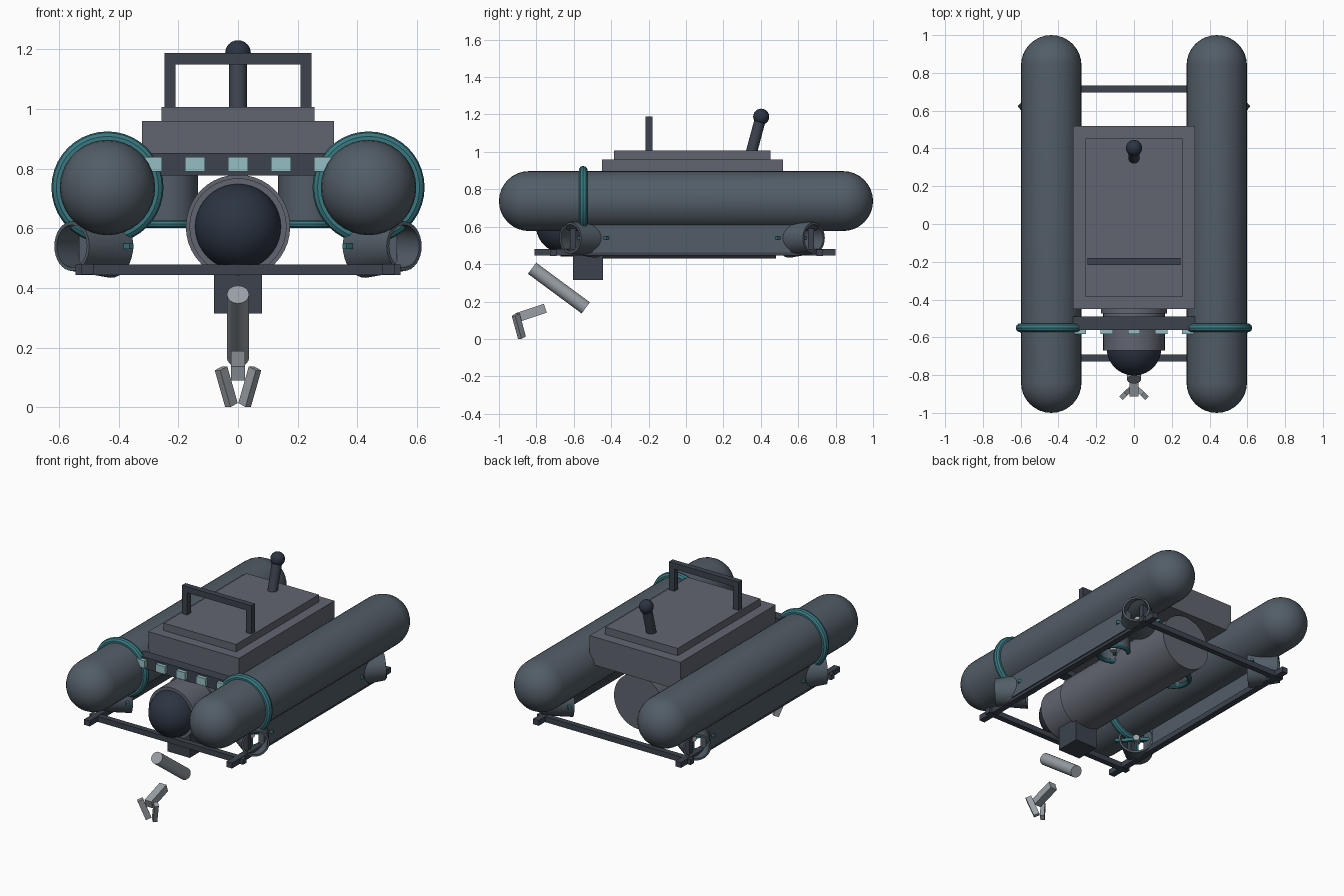
import bpy, bmesh, math
from mathutils import Vector, Matrix

if "Cube" in bpy.data.objects:
    bpy.data.objects.remove(bpy.data.objects["Cube"])


def material(name, rgb):
    m = bpy.data.materials.new(name)
    m.diffuse_color = (*rgb, 1)
    m.use_nodes = True
    m.node_tree.nodes["Principled BSDF"].inputs["Base Color"].default_value = m.diffuse_color
    return m


FLOAT = material("float_grey", (0.085, 0.11, 0.135))
BODY = material("body_grey", (0.12, 0.13, 0.16))
DARK = material("dark_frame", (0.045, 0.055, 0.075))
GLASS = material("dark_glass", (0.025, 0.035, 0.055))
TEAL = material("teal", (0.04, 0.19, 0.22))
LAMP = material("lamp", (0.30, 0.52, 0.55))
METAL = material("metal", (0.32, 0.35, 0.38))


def finish(name, bm, mat, smooth=True):
    bmesh.ops.recalc_face_normals(bm, faces=bm.faces)
    me = bpy.data.meshes.new(name)
    bm.to_mesh(me)
    bm.free()
    me.materials.append(mat)
    ob = bpy.data.objects.new(name, me)
    bpy.context.collection.objects.link(ob)
    if smooth:
        bpy.ops.object.select_all(action='DESELECT')
        ob.select_set(True)
        bpy.context.view_layer.objects.active = ob
        bpy.ops.object.shade_smooth_by_angle(angle=math.radians(35))
    return ob


def aim(origin, direction):
    q = Vector(direction).to_track_quat('Z', 'Y')
    return Matrix.Translation(origin) @ q.to_matrix().to_4x4()


def box(name, x, y, z, mat):
    """Box from (min, max) pairs."""
    bm = bmesh.new()
    c = [(a + b) / 2 for a, b in (x, y, z)]
    d = [b - a for a, b in (x, y, z)]
    bmesh.ops.create_cube(bm, size=1, matrix=Matrix.Translation(c) @ Matrix.Diagonal((*d, 1)))
    return finish(name, bm, mat, False)


def bar(name, a, b, w, h, mat):
    """Square bar from a to b."""
    a, b = Vector(a), Vector(b)
    bm = bmesh.new()
    m = aim((a + b) / 2, b - a) @ Matrix.Diagonal((w, h, (b - a).length, 1))
    bmesh.ops.create_cube(bm, size=1, matrix=m)
    return finish(name, bm, mat, False)


def lathe(name, profile, origin, direction, mat, n=32):
    """Revolve (radius, distance) points about an axis."""
    bm = bmesh.new()
    vs = [bm.verts.new((r, 0, t)) for r, t in profile]
    es = [bm.edges.new(p) for p in zip(vs, vs[1:])]
    bmesh.ops.spin(bm, geom=vs + es, cent=(0, 0, 0), axis=(0, 0, 1),
                   angle=2 * math.pi, steps=n, use_merge=True)
    bmesh.ops.remove_doubles(bm, verts=bm.verts, dist=1e-5)
    bm.transform(aim(origin, direction))
    return finish(name, bm, mat)


def rod(name, a, b, r, mat, n=24):
    a, b = Vector(a), Vector(b)
    L = (b - a).length
    return lathe(name, [(0, 0), (r, 0), (r, L), (0, L)], a, b - a, mat, n)


def ring(name, centre, direction, R, r, mat):
    pts = [(R + r * math.cos(i * math.pi / 5), r * math.sin(i * math.pi / 5)) for i in range(11)]
    return lathe(name, pts, centre, direction, mat, 40)


def arc(r, t, a0, a1, n=8):
    return [(r * math.cos(a), t + r * math.sin(a))
            for a in (math.radians(a0 + (a1 - a0) * i / n) for i in range(n + 1))]


def duct(name, centre, direction, big, small, L):
    """Open tapered thruster shroud, narrow end along direction."""
    w, h = 0.012, L / 2
    lathe(name, [(big, -h), (small, h), (small - w, h), (big - w, -h), (big, -h)],
          centre, direction, FLOAT)


def propeller(name, centre, direction, R):
    c, u = Vector(centre), Vector(direction).normalized()
    side = u.orthogonal().normalized() if abs(u.z) > 0.9 else u.cross((0, 0, 1)).normalized()
    up = u.cross(side)
    bar(name + "_blade_a", c - side * R, c + side * R, 0.018, 0.018, TEAL)
    bar(name + "_blade_b", c - up * R * 0.7, c + up * R * 0.7, 0.016, 0.016, TEAL)
    rod(name + "_hub", c - u * 0.03, c + u * 0.03, 0.02, METAL, 16)


# Central pressure hull, collar and viewing dome
HZ = 0.605
rod("hull", (0, -0.475, HZ), (0, 0.48, HZ), 0.175, BODY, 40)
rod("hull_collar", (0, -0.67, HZ), (0, -0.47, HZ), 0.163, BODY, 40)
lathe("dome", [(0.145, 0)] + arc(0.145, 0, 0, 90, 10)[1:-1] + [(0, 0.145)],
      (0, -0.657, HZ), (0, -1, 0), GLASS, 40)

# Deck housing
box("deck", (-0.322, 0.322), (-0.45, 0.518), (0.78, 0.96), BODY)
box("deck_hatch", (-0.257, 0.257), (-0.386, 0.452), (0.955, 1.007), BODY)

# Carry handle
for s in (-1, 1):
    box("handle_post", (s * 0.228 - 0.019, s * 0.228 + 0.019), (-0.217, -0.18), (1.0, 1.155), DARK)
box("handle_bar", (-0.247, 0.247), (-0.217, -0.18), (1.15, 1.188), DARK)

# Antenna mast with ball tip
rod("mast", (0, 0.345, 0.98), (0, 0.40, 1.185), 0.03, DARK)
lathe("mast_ball", arc(0.043, 0, -90, 90, 12), (0, 0.402, 1.188), (0, 0, 1), GLASS)

# Light bar and lamps
box("light_bar", (-0.322, 0.322), (-0.56, -0.49), (0.778, 0.852), DARK)
for i in range(-2, 3):
    x = i * 0.144
    box("lamp", (x - 0.033, x + 0.033), (-0.582, -0.55), (0.791, 0.84), LAMP)

for s in (-1, 1):
    # Buoyancy floats with bands
    lathe("float", arc(0.16, -0.84, -90, 0) + arc(0.16, 0.84, 0, 90),
          (s * 0.438, 0, 0.737), (0, 1, 0), FLOAT, 36)
    ring("float_band", (s * 0.438, -0.55, 0.737), (0, 1, 0), 0.164, 0.024, TEAL)

    # Skid rail and side panel
    box("skid_rail", sorted((s * 0.485, s * 0.525)), (-0.81, 0.80), (0.445, 0.48), DARK)
    box("side_panel", sorted((s * 0.495, s * 0.533)), (-0.50, 0.56), (0.463, 0.64), FLOAT)

    # Angled corner thrusters and frame struts
    for f, y in ((-1, -0.553), (1, 0.618)):
        u = Vector((s, f, 0)).normalized()
        c = Vector((s * 0.492, y, 0.54))
        duct("corner_thruster", c, u, 0.106, 0.083, 0.185)
        propeller("corner_propeller", c - u * 0.06, u, 0.13)
        box("strut", sorted((s * 0.47, s * 0.503)), (y + f * 0.05 - 0.016, y + f * 0.05 + 0.016),
            (0.46, 0.62), DARK)

    # Vertical thrusters between hull and floats
    v = (s * 0.235, 0.09, 0.70)
    duct("vertical_thruster", v, (0, 0, 1), 0.1, 0.1, 0.17)
    ring("vertical_thruster_ring", (v[0], v[1], 0.615), (0, 0, 1), 0.092, 0.014, TEAL)
    propeller("vertical_propeller", (v[0], v[1], 0.66), (0, 0, 1), 0.09)

    # Claw fingers
    bar("claw_finger", (s * 0.057, -0.911, 0.13), (s * 0.022, -0.877, 0.007), 0.026, 0.036, METAL)

# Cross bars of the skid frame
for y in (-0.71, 0.715):
    box("cross_bar", (-0.546, 0.546), (y - 0.018, y + 0.018), (0.443, 0.478), DARK)

# Manipulator arm
box("arm_mount", (-0.08, 0.08), (-0.603, -0.443), (0.315, 0.47), DARK)
rod("arm_upper", (0, -0.823, 0.378), (0, -0.536, 0.166), 0.037, METAL)
bar("arm_wrist", (0, -0.905, 0.113), (0, -0.752, 0.164), 0.048, 0.05, METAL)
